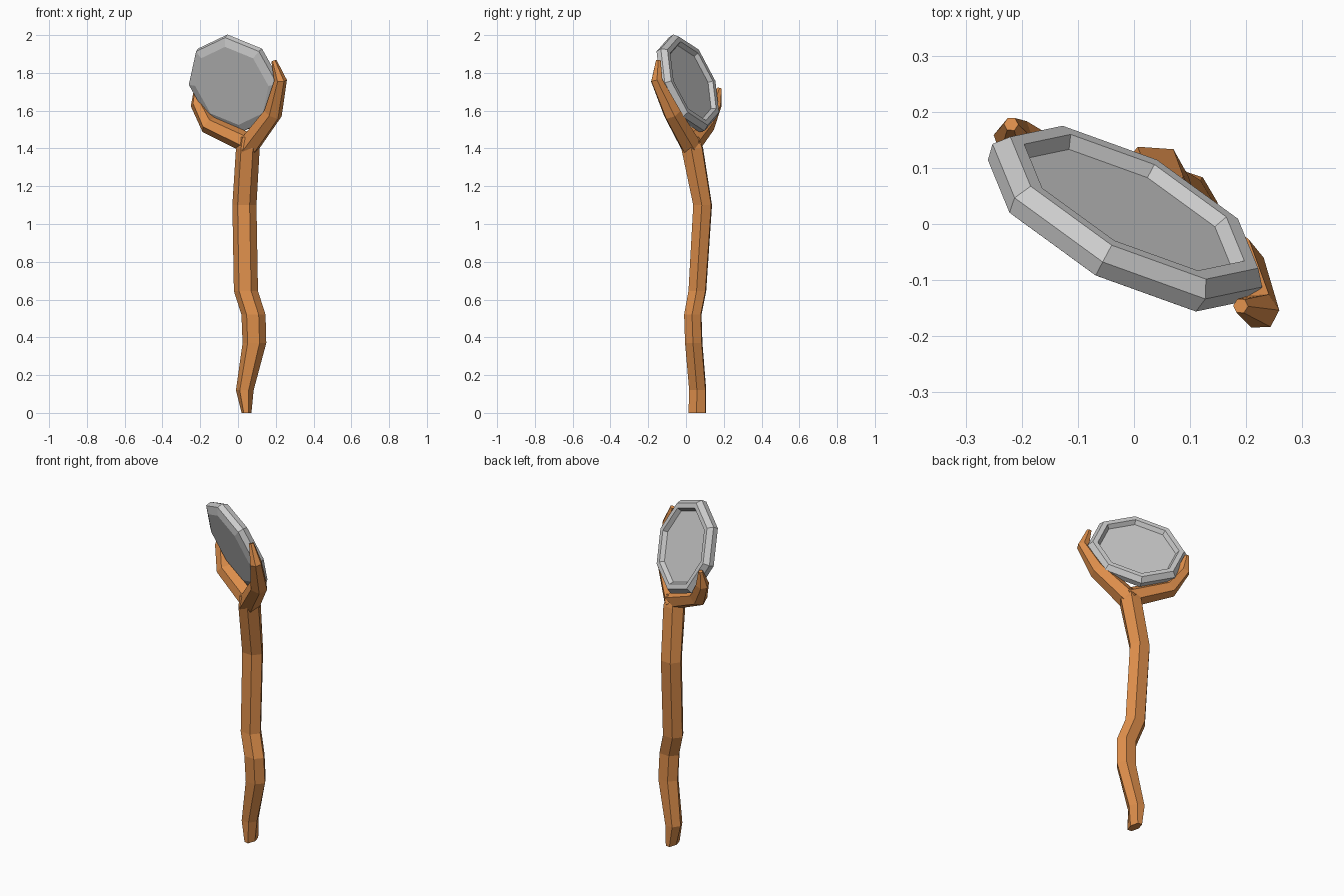
import bpy, bmesh, math
from mathutils import Vector

if "Cube" in bpy.data.objects:
    bpy.data.objects.remove(bpy.data.objects["Cube"])

wood = bpy.data.materials.new("wood")
wood.diffuse_color = (0.72, 0.27, 0.07, 1)
wood.use_nodes = True
wood.node_tree.nodes["Principled BSDF"].inputs["Base Color"].default_value = wood.diffuse_color
NORMAL = Vector((0.44, 0.83, 0.345)).normalized()   # direction the dish opens


def finish(name, bm, mat=None):
    bmesh.ops.recalc_face_normals(bm, faces=bm.faces)
    mesh = bpy.data.meshes.new(name)
    bm.to_mesh(mesh)
    bm.free()
    if mat:
        mesh.materials.append(mat)
    obj = bpy.data.objects.new(name, mesh)
    bpy.context.collection.objects.link(obj)
    return obj


def skin(bm, rings):
    """Bridge equal-sized loops of points and cap both ends."""
    loops = [[bm.verts.new(p) for p in ring] for ring in rings]
    n = len(loops[0])
    for a, b in zip(loops, loops[1:]):
        for i in range(n):
            j = (i + 1) % n
            bm.faces.new((a[i], a[j], b[j], b[i]))
    bm.faces.new(loops[0])
    bm.faces.new(loops[-1])


def ring(centre, u, v, ru, rv, sides, phase=0):
    angles = [phase + math.tau * i / sides for i in range(sides)]
    return [centre + u * ru * math.cos(a) + v * rv * math.sin(a) for a in angles]


def branch(name, path):
    """Tapering six-sided limb; each path entry is x, y, z, radius."""
    pts = [Vector(p[:3]) for p in path]
    rings = []
    for i, p in enumerate(pts):
        prev, nxt = pts[max(i - 1, 0)], pts[min(i + 1, len(pts) - 1)]
        t = ((p - prev).normalized() + (nxt - p).normalized()).normalized()
        u = (NORMAL - t * NORMAL.dot(t)).normalized()
        rings.append(ring(p, u, t.cross(u), path[i][3], path[i][3], 6))
    bm = bmesh.new()
    skin(bm, rings)
    return finish(name, bm, wood)


# Crooked shaft: x, y, z, half-size in x, half-size in y
shaft = [
    (0.045, 0.060, 0.00, 0.026, 0.052),
    (0.036, 0.062, 0.12, 0.047, 0.050),
    (0.087, 0.041, 0.37, 0.063, 0.051),
    (0.082, 0.036, 0.52, 0.064, 0.051),
    (0.042, 0.060, 0.645, 0.064, 0.052),
    (0.034, 0.088, 1.10, 0.064, 0.055),
    (0.052, 0.033, 1.40, 0.063, 0.064),
    (0.052, 0.025, 1.46, 0.050, 0.052),
]
bm = bmesh.new()
X, Y = Vector((1, 0, 0)), Vector((0, 1, 0))
skin(bm, [ring(Vector(s[:3]), X, Y, s[3], s[4], 6, -0.08) for s in shaft])
finish("shaft", bm, wood)

# Two prongs cradling the dish
branch("left_prong", [(0.07, 0.025, 1.42, 0.055), (-0.155, 0.105, 1.525, 0.05),
                      (-0.215, 0.155, 1.635, 0.037), (-0.219, 0.178, 1.72, 0.013)])
branch("right_prong", [(0.045, 0.035, 1.40, 0.06), (0.185, -0.072, 1.585, 0.05),
                       (0.225, -0.155, 1.76, 0.034), (0.19, -0.146, 1.865, 0.014)])

# Octagonal dish: radius and height along its axis, underside to recessed floor
profile = [(0.22, -0.043), (0.266, -0.026), (0.272, 0.005),
           (0.25, 0.033), (0.222, 0.033), (0.208, 0.01)]
E1 = Vector((NORMAL.y, -NORMAL.x, 0)).normalized()
E2 = E1.cross(NORMAL)
CENTRE = Vector((-0.014, 0.011, 1.746))
bm = bmesh.new()
skin(bm, [ring(CENTRE + NORMAL * h, E1, E2, r, r, 8) for r, h in profile])
finish("dish", bm)
